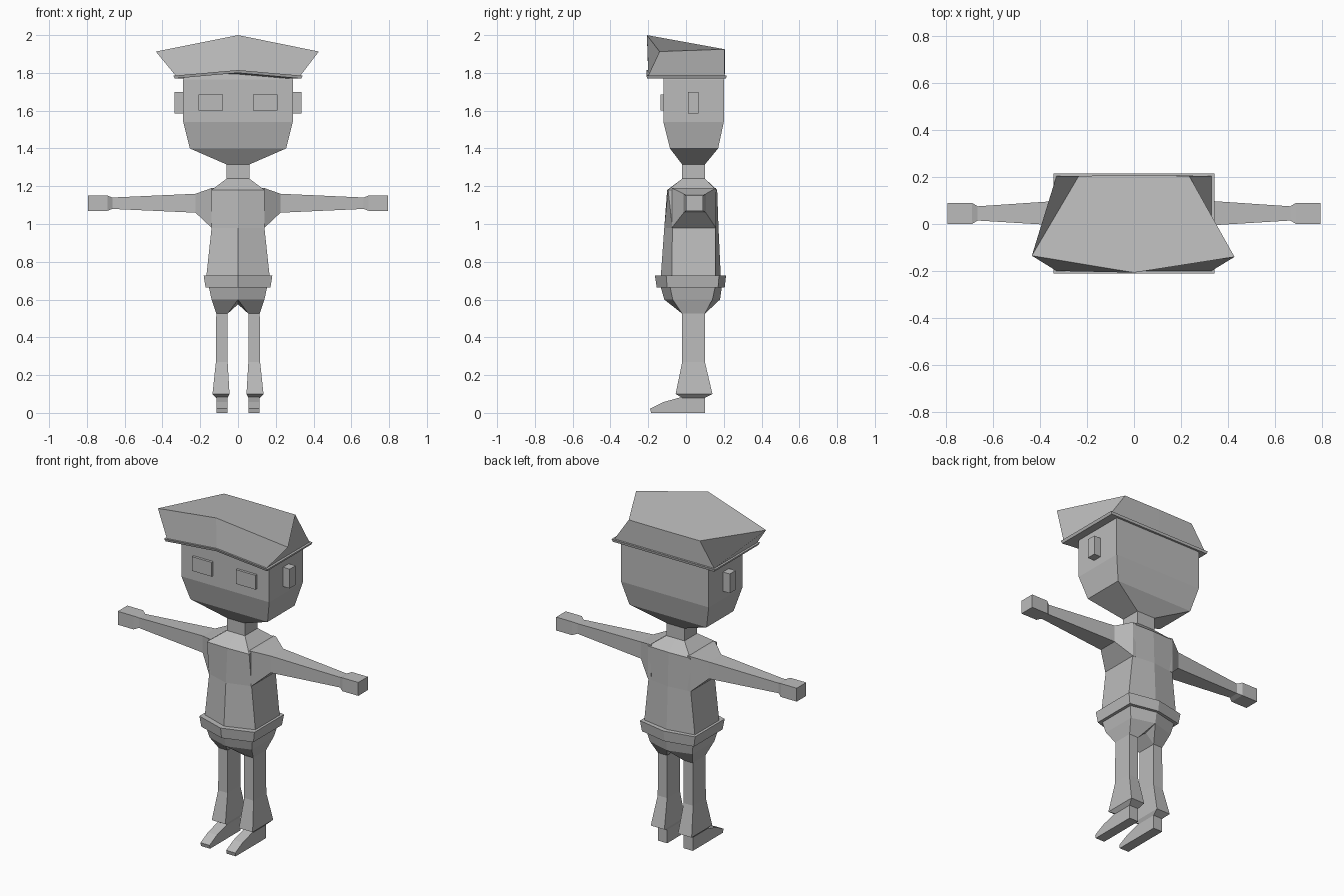
import bpy, bmesh

if "Cube" in bpy.data.objects:
    bpy.data.objects.remove(bpy.data.objects["Cube"])

grey = bpy.data.materials.new("plain_grey")
grey.diffuse_color = (0.5, 0.5, 0.5, 1)
grey.use_nodes = True
grey.node_tree.nodes["Principled BSDF"].inputs["Base Color"].default_value = grey.diffuse_color


def make(name, verts, faces, mirror=False):
    """Flat shaded mesh object, optionally with a mirrored copy across x."""
    bm = bmesh.new()
    vs = [bm.verts.new(v) for v in verts]
    for f in faces:
        bm.faces.new([vs[i] for i in f])
    bmesh.ops.recalc_face_normals(bm, faces=bm.faces)
    me = bpy.data.meshes.new(name)
    bm.to_mesh(me)
    bm.free()
    me.materials.append(grey)
    ob = bpy.data.objects.new(name, me)
    bpy.context.collection.objects.link(ob)
    if mirror:
        mod = ob.modifiers.new("mirror", 'MIRROR')
        mod.use_mirror_merge = False
    return ob


def loft(name, rings, mirror=False):
    """Skin between rings with equal point counts and cap both ends."""
    n = len(rings[0])
    verts = [p for r in rings for p in r]
    faces = [(k * n + i, k * n + (i + 1) % n, (k + 1) * n + (i + 1) % n, (k + 1) * n + i)
             for k in range(len(rings) - 1) for i in range(n)]
    faces += [tuple(range(n)), tuple(range(len(verts) - n, len(verts)))]
    return make(name, verts, faces, mirror)


def rect(x0, x1, y0, y1, z):
    return [(x0, y0, z), (x1, y0, z), (x1, y1, z), (x0, y1, z)]


def side_rect(x, y0, y1, z0, z1):
    return [(x, y0, z0), (x, y1, z0), (x, y1, z1), (x, y0, z1)]


def hexa(w, yf, ys, yb, ym, z):
    """Six-sided body section: ridge at front and back, flat flanks."""
    return [(0, yf, z), (w, ys, z), (w, yb, z), (0, ym, z), (-w, yb, z), (-w, ys, z)]


# Head with tapered jaw, and neck
loft("head", [rect(-.06, .06, -.02, .10, 1.315), rect(-.255, .255, -.085, .17, 1.40),
              rect(-.29, .29, -.12, .20, 1.54), rect(-.29, .29, -.12, .20, 1.765),
              rect(-.28, .28, -.115, .195, 1.795)])
loft("neck", [rect(-.06, .06, -.02, .10, 1.23), rect(-.06, .06, -.02, .10, 1.32)])
loft("ear", [side_rect(.28, .01, .065, 1.585, 1.70),
             side_rect(.335, .01, .065, 1.585, 1.70)], True)
loft("eye", [rect(.08, .21, -.135, -.115, 1.60), rect(.08, .21, -.135, -.115, 1.685)], True)

# Torso
loft("torso", [hexa(.17, -.135, -.075, .155, .185, .70),
               hexa(.14, -.115, -.072, .155, .172, .98),
               hexa(.14, -.10, -.095, .16, .165, 1.18),
               hexa(.06, -.02, -.02, .10, .10, 1.24)])

# Arms with shoulder flare, and hands
loft("arm", [side_rect(.12, -.075, .158, .98, 1.19), side_rect(.14, -.075, .158, .98, 1.19),
             side_rect(.225, -.012, .105, 1.06, 1.16), side_rect(.67, .015, .075, 1.08, 1.14)], True)
loft("hand", [side_rect(.665, .015, .075, 1.08, 1.14), side_rect(.69, 0, .09, 1.07, 1.15),
              side_rect(.795, 0, .09, 1.07, 1.15)], True)

# Belt
loft("belt", [hexa(.172, -.155, -.10, .17, .205, .665),
              hexa(.182, -.165, -.105, .175, .212, .728)])

# Hips, then the funnel narrowing into each leg
loft("hips", [hexa(.14, -.115, -.07, .14, .18, .60),
              hexa(.155, -.135, -.085, .155, .19, .67)])
top = [(0, -.115, .60), (.14, -.07, .60), (.14, .14, .60), (0, .18, .60)]
low = rect(.055, .115, -.02, .10, .525)
crotch = [(0, -.02, .575), (0, .10, .575)]
make("thigh_funnel", top + low + crotch,
     [(0, 1, 5, 4), (1, 2, 6, 5), (2, 3, 7, 6), (8, 4, 7, 9), (0, 4, 8), (3, 9, 7)], True)

# Trouser legs with flared cuffs
loft("leg", [rect(.055, .115, -.02, .10, .08), rect(.045, .135, -.055, .14, .10),
             rect(.055, .117, -.02, .10, .27), rect(.055, .115, -.02, .10, .53)], True)

# Shoes from a side profile
profile = [(.10, 0), (.10, .085), (-.02, .085), (-.12, .057), (-.19, .022), (-.185, 0)]
loft("shoe", [[(x, y, z) for y, z in profile] for x in (.055, .115)], True)


# Cap: arched thin band, then flaring crown with a peaked top
def band(w, yf, yb, z, rise):
    return [(-w, yf, z), (0, yf, z + rise), (w, yf, z), (w, yb, z), (0, yb, z), (-w, yb, z)]


loft("cap_band", [band(.335, -.205, .212, 1.77, .03), band(.342, -.21, .215, 1.785, .03)])
loft("cap_crown", [band(.33, -.20, .205, 1.785, .03),
                   [(-.435, -.135, 1.913), (0, -.207, 2.0), (.428, -.14, 1.913),
                    (.235, .205, 1.925), (0, .207, 1.925), (-.235, .205, 1.925)]])
